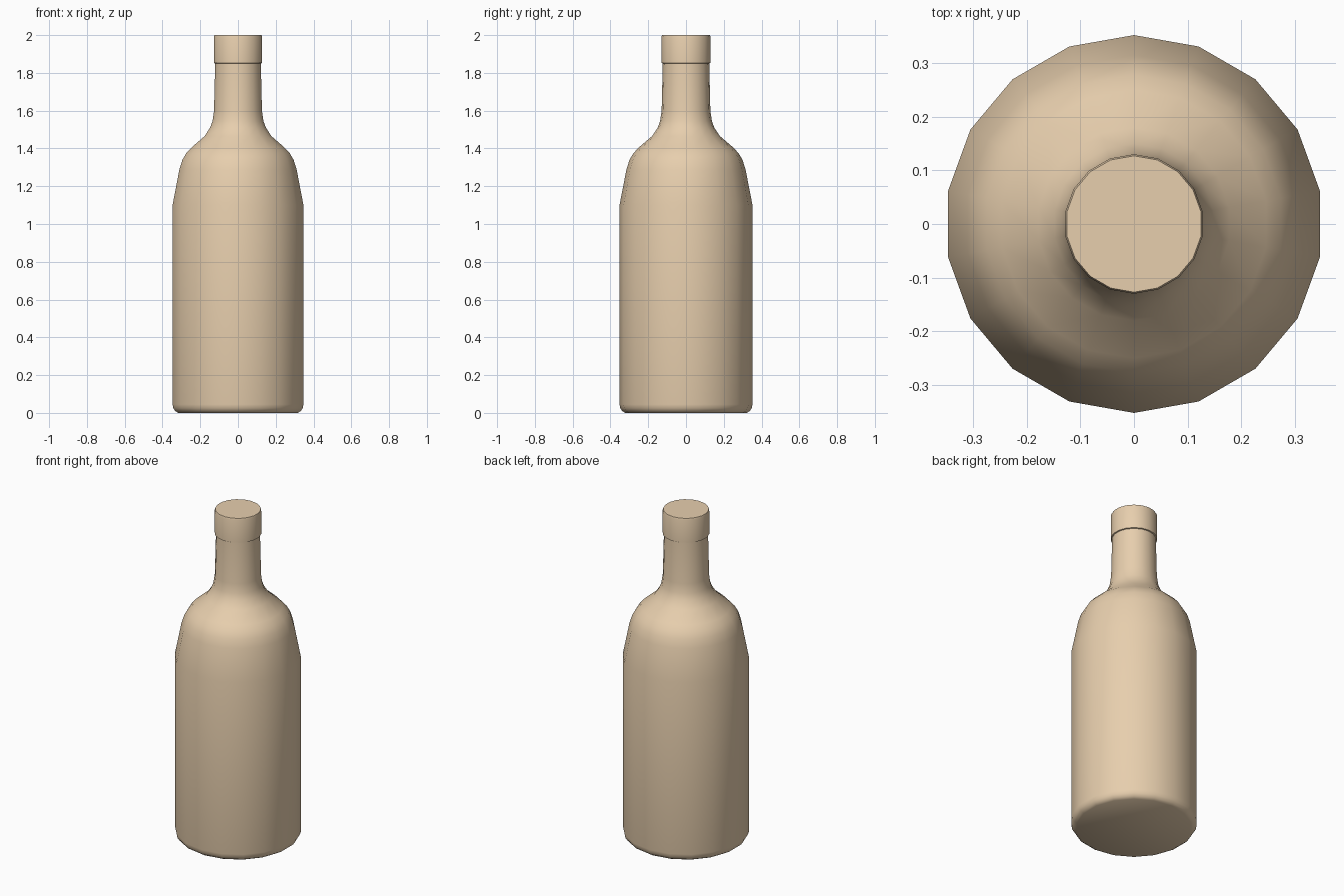
import bpy, bmesh, math

if "Cube" in bpy.data.objects:
    bpy.data.objects.remove(bpy.data.objects["Cube"])

SIDES = 18


def lathe(name, profile, color, angle):
    """Revolve (radius, height) points around z and close both ends."""
    bm = bmesh.new()
    rings = []
    for r, z in profile:
        ring = []
        for i in range(SIDES):
            a = math.pi / 2 + 2 * math.pi * i / SIDES  # corner points at +y and -y
            ring.append(bm.verts.new((r * math.cos(a), r * math.sin(a), z)))
        rings.append(ring)
    for low, high in zip(rings, rings[1:]):
        for i in range(SIDES):
            j = (i + 1) % SIDES
            bm.faces.new((low[i], low[j], high[j], high[i]))
    bm.faces.new(rings[0][::-1])
    bm.faces.new(rings[-1])
    mesh = bpy.data.meshes.new(name)
    bm.to_mesh(mesh)
    bm.free()
    obj = bpy.data.objects.new(name, mesh)
    bpy.context.collection.objects.link(obj)
    mat = bpy.data.materials.new(name + "_material")
    mat.diffuse_color = color
    mat.use_nodes = True
    mat.node_tree.nodes["Principled BSDF"].inputs["Base Color"].default_value = mat.diffuse_color
    mesh.materials.append(mat)
    bpy.ops.object.select_all(action='DESELECT')
    obj.select_set(True)
    bpy.context.view_layer.objects.active = obj
    bpy.ops.object.shade_smooth_by_angle(angle=math.radians(angle))
    return obj


TAN = (0.80, 0.62, 0.42, 1)

# Bottle: flat base with rounded rim, straight body, shoulder, neck and raised lip
lathe("bottle", [
    (0.322, 0.0), (0.338, 0.01), (0.348, 0.025), (0.352, 0.045),
    (0.352, 1.10),
    (0.315, 1.29), (0.299, 1.34), (0.278, 1.375), (0.25, 1.405),
    (0.18, 1.465), (0.15, 1.51), (0.137, 1.545), (0.129, 1.60),
    (0.123, 1.85),
    (0.130, 1.852), (0.130, 1.99), (0.127, 2.0),
], TAN, 40)
